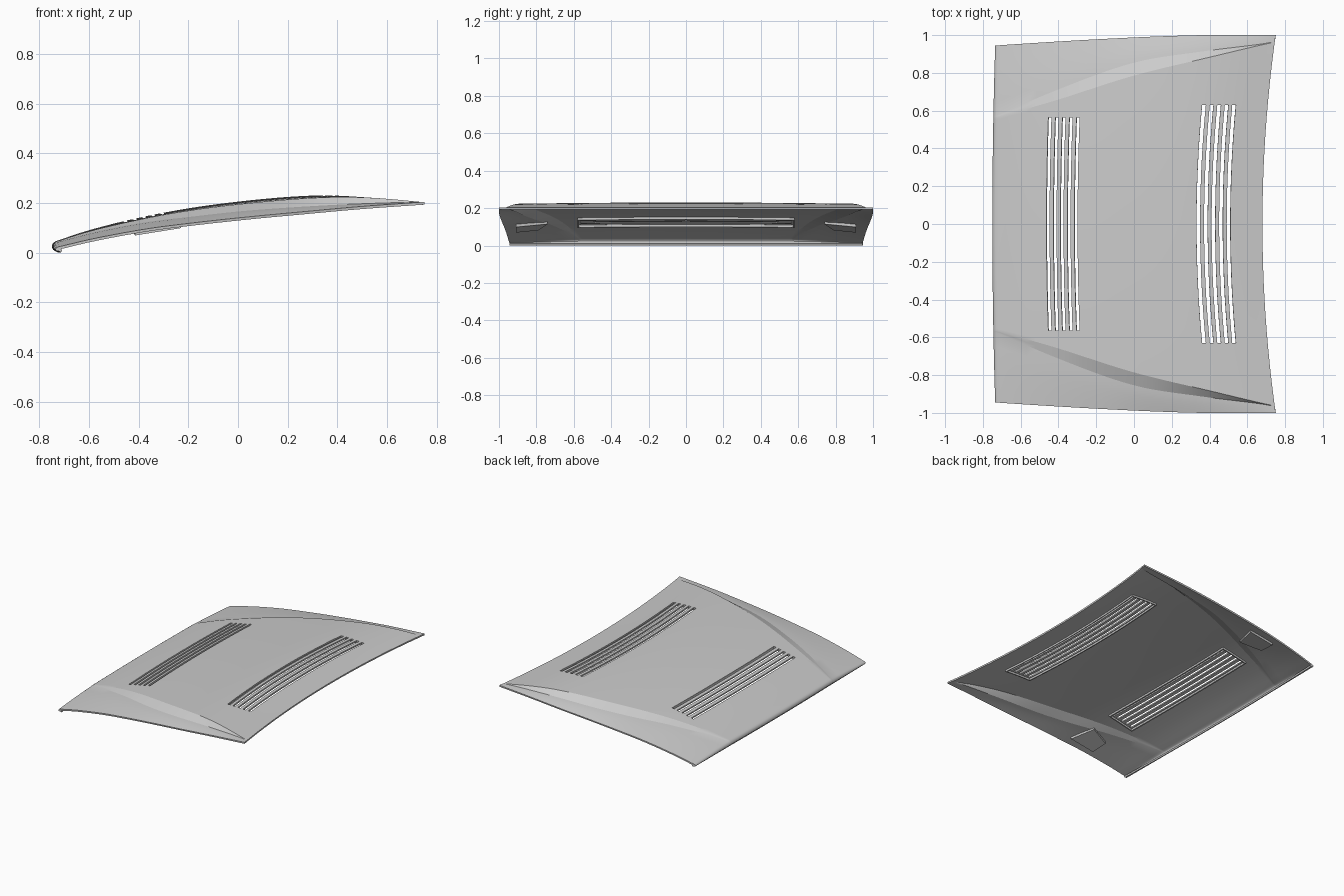
import bpy, bmesh, math

if "Cube" in bpy.data.objects:
    bpy.data.objects.remove(bpy.data.objects["Cube"])


def curve(*keys):
    """Smooth (cubic Hermite) function through (position, value) keys."""
    def slope(i):
        a, b = keys[max(i - 1, 0)], keys[min(i + 1, len(keys) - 1)]
        return (b[1] - a[1]) / (b[0] - a[0])

    def f(u):
        u = min(max(u, keys[0][0]), keys[-1][0])
        i = max(k for k in range(len(keys) - 1) if keys[k][0] <= u)
        (a, p), (b, q) = keys[i], keys[i + 1]
        h = b - a
        t = (u - a) / h
        return (p * (2*t**3 - 3*t*t + 1) + q * (3*t*t - 2*t**3)
                + h * slope(i) * (t**3 - 2*t*t + t) + h * slope(i + 1) * (t**3 - t*t))
    return f


# Lengthwise profiles: heights at centre / crease / outer edge, and widths
z_mid = curve((-.75, .040), (-.6, .090), (-.4, .140), (-.2, .178), (0, .205), (.2, .224), (.35, .230), (.5, .223), (.68, .203))
z_out = curve((-.75, .039), (-.6, .080), (-.4, .120), (-.2, .146), (0, .169), (.29, .190), (.5, .199), (.68, .204))
z_edge = curve((-.75, .020), (-.6, .057), (-.4, .095), (-.2, .122), (0, .145), (.2, .165), (.4, .184), (.68, .204))
y_in = curve((-.75, .560), (-.41, .660), (-.035, .785), (.29, .870), (.61, .948), (.68, .962))
y_out = curve((-.75, .566), (-.41, .715), (-.035, .855), (.29, .912), (.61, .953), (.68, .966))
y_edge = curve((-.75, .945), (-.4, .968), (0, .990), (.3, 1), (.68, 1))
bow = curve((-.75, .017), (-.46, .03), (-.3, .035), (.33, .075), (.52, .073), (.68, .07))
crown = curve((-.75, 0), (-.4, .005), (.3, .007), (.68, 0))


def y_vent(u):
    if u < -.28:
        return .565 if u > -.5 else .53 + .035 * (u + .75) / .25
    return .63 if u > .32 else .565 + .065 * (u + .28) / .6


def point(u, y, down=0):
    """Point of the panel surface for lengthwise parameter u and side position y."""
    a, yi, yo, ye = abs(y), y_in(u), y_out(u), y_edge(u)
    zi = z_mid(u) - crown(u)
    if a <= yi:
        z = z_mid(u) - crown(u) * (a / yi) ** 2
    elif a <= yo:
        z = zi + (z_out(u) - zi) * (a - yi) / (yo - yi)
    else:
        z = z_out(u) + (z_edge(u) - z_out(u)) * ((a - yo) / (ye - yo)) ** 1.3
    return (u + bow(u) * y * y, y, z - down)


# (start, slot width, pitch) of the two vents, five slots each
VENTS = [(-.463, .016, .037), (.331, .019, .040)]
slots = [(s + i * p, s + i * p + w) for s, w, p in VENTS for i in range(5)]
rows = [-.72, -.68, -.63, -.58, -.53, -.49, -.25, -.2, -.15, -.1, -.05, 0, .05,
        .1, .15, .2, .25, .29, .55, .59, .63, .66, .68]
rows = sorted(rows + [v for s in slots for v in s])

paint = bpy.data.materials.new("grey_paint")
paint.diffuse_color = (.6, .6, .6, 1)
paint.use_nodes = True
paint.node_tree.nodes["Principled BSDF"].inputs["Base Color"].default_value = paint.diffuse_color


def finish(name, bm, angle=35):
    me = bpy.data.meshes.new(name)
    bm.to_mesh(me)
    bm.free()
    ob = bpy.data.objects.new(name, me)
    bpy.context.collection.objects.link(ob)
    me.materials.append(paint)
    bpy.ops.object.select_all(action='DESELECT')
    ob.select_set(True)
    bpy.context.view_layer.objects.active = ob
    if name == "hood_panel":
        mod = ob.modifiers.new("thickness", 'SOLIDIFY')
        mod.thickness, mod.offset = .011, -1
        bpy.ops.object.modifier_apply(modifier=mod.name)
    bpy.ops.object.shade_smooth_by_angle(angle=math.radians(angle), keep_sharp_edges=True)
    return ob


# Hood panel: a grid whose lines follow the vents and the side creases
NV, NG, NS, NO = 10, 3, 2, 5      # strips: vent, gap, crease slope, outer side


def half_stations(u):
    ys, start = [0], 0
    for end, n in ((y_vent(u), NV), (y_in(u), NG), (y_out(u), NS), (y_edge(u), NO)):
        ys += [start + (end - start) * (k + 1) / n for k in range(n)]
        start = end
    return ys


def stations(u):
    h = half_stations(u)
    return [-y for y in h[:0:-1]] + h


bm = bmesh.new()
grid = []
# rolled nose at the front edge
for x, z in ((-.727, .001), (-.737, .006), (-.745, .012), (-.75, .022), (-.7485, .031), (-.744, .039), (-.735, .0455)):
    line = []
    for y in stations(-.73):
        y *= y_edge(-.75) / y_edge(-.73)
        k = point(-.73, y)[2] / z_mid(-.73)
        line.append(bm.verts.new((x + .017 * y * y, y, z * (k if z > .01 else 1))))
    grid.append((None, line))
for u in rows:
    grid.append((u, [bm.verts.new(point(u, y)) for y in stations(u)]))

mid = NV + NG + NS + NO
for (ua, a), (ub, b) in zip(grid, grid[1:]):
    for j in range(len(a) - 1):
        in_vent = mid - NV <= j < mid + NV
        if in_vent and (ua, ub) in slots:
            continue
        bm.faces.new((a[j], b[j], b[j + 1], a[j + 1]))
    # sharp crease lines in the middle of the length
    if ua is not None and -.6 < ua < .6:
        for c in (NV + NG, NV + NG + NS):
            for j in (mid - c, mid + c):
                e = bm.edges.get((a[j], b[j]))
                e.smooth = False
finish("hood_panel", bm)

# Frames around the vents on the underside
for name, (s, w, p) in zip(("front_vent_frame", "rear_vent_frame"), VENTS):
    bm = bmesh.new()
    u0, u1, ye = s, s + 4 * p + w, y_vent(s)

    def loop(off, down):
        n, m = 20, 6
        a, b, h = u0 - off, u1 + off, ye + off
        pts = [(a, -h + 2 * h * i / n) for i in range(n)]
        pts += [(a + (b - a) * i / m, h) for i in range(m)]
        pts += [(b, h - 2 * h * i / n) for i in range(n)]
        pts += [(b - (b - a) * i / m, -h) for i in range(m)]
        return [bm.verts.new(point(u, y, down)) for u, y in pts]
    rings = [loop(.006, .008), loop(.006, .024), loop(.014, .024), loop(.014, .008)]
    for k in range(4):
        r, q = rings[k], rings[(k + 1) % 4]
        for i in range(len(r)):
            j = (i + 1) % len(r)
            bm.faces.new((r[i], r[j], q[j], q[i]))
    bmesh.ops.recalc_face_normals(bm, faces=bm.faces)
    finish(name, bm)

# Four-sided mounting pads under the front corners
for side, name in ((1, "left_mounting_pad"), (-1, "right_mounting_pad")):
    bm = bmesh.new()
    outline = [(-.44, .79), (-.44, .91), (-.26, .91), (-.30, .74)]
    top = [bm.verts.new(point(u, side * y, .008)) for u, y in outline]
    low = [bm.verts.new(point(u, side * y, .026)) for u, y in outline]
    bm.faces.new(top)
    bm.faces.new(low)
    for i in range(4):
        j = (i + 1) % 4
        bm.faces.new((top[i], top[j], low[j], low[i]))
    bmesh.ops.recalc_face_normals(bm, faces=bm.faces)
    finish(name, bm)
